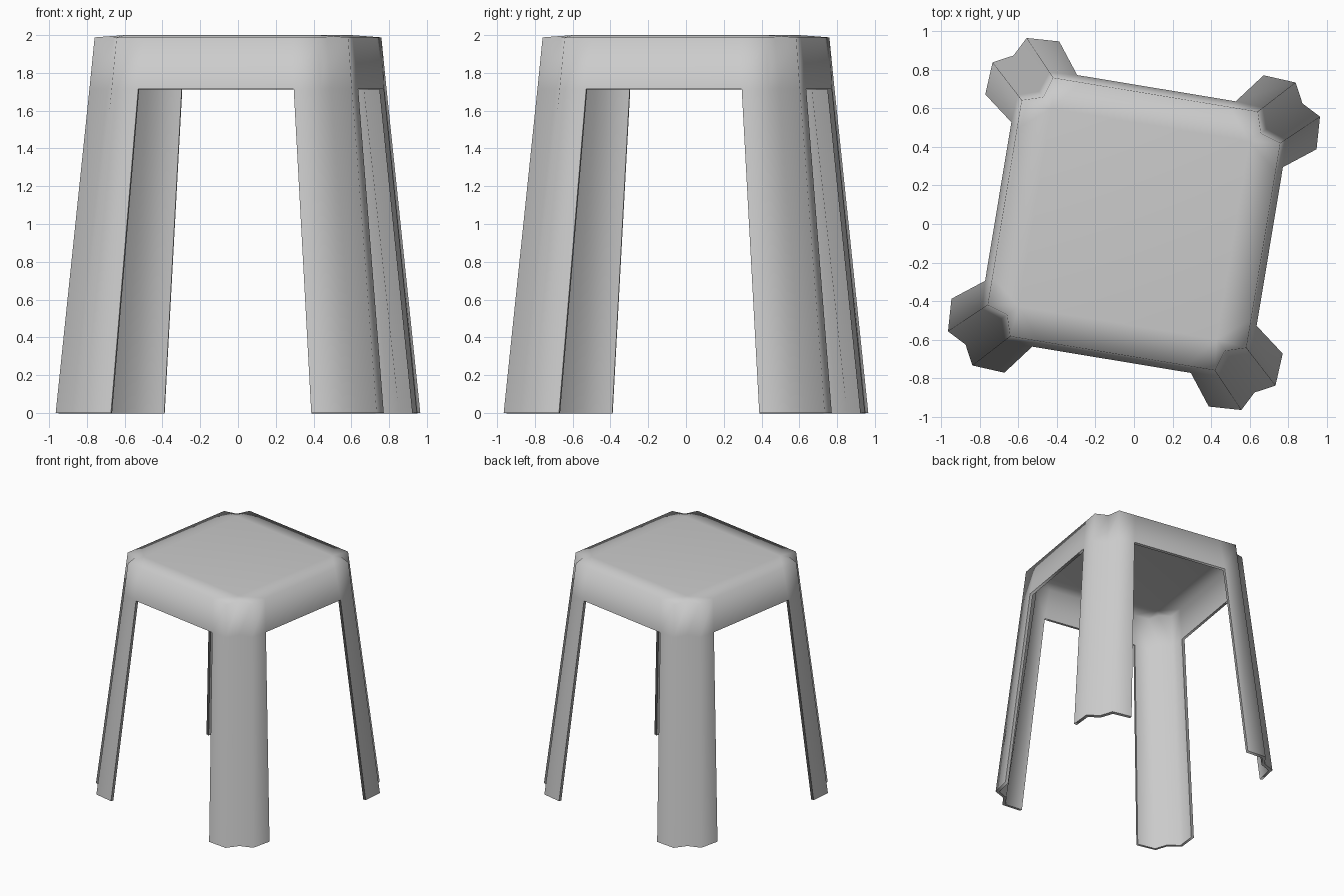
import bpy, bmesh
from math import radians, cos, sin

if "Cube" in bpy.data.objects:
    bpy.data.objects.remove(bpy.data.objects["Cube"])

# Corner cross-section (radius, sideways offset): edge, ridge, groove, ridge, edge
TOP = [(0.757, -0.205), (0.862, -0.10), (0.81, 0), (0.862, 0.10), (0.757, 0.205)]
APRON = [(0.80, -0.21), (0.895, -0.101), (0.846, 0), (0.895, 0.101), (0.80, 0.21)]
FOOT = [(0.996, -0.236), (1.109, -0.109), (1.075, 0), (1.109, 0.109), (0.996, 0.236)]
TURN = radians(-54.4)   # direction of the first corner

bm = bmesh.new()


def ring_point(k, r, t, z):
    a = TURN + k * radians(90)
    return bm.verts.new((r * cos(a) - t * sin(a), r * sin(a) + t * cos(a), z))


def row(k, profile, z):
    return [ring_point(k, r, t, z) for r, t in profile]


tops = [row(k, TOP, 1.988) for k in range(4)]
aprons = [row(k, APRON, 1.715) for k in range(4)]
feet = [row(k, FOOT, 0.0) for k in range(4)]
inner = [ring_point(k, 0.736, 0, 2.0) for k in range(4)]

# Flat middle of the seat
seat_face = bm.faces.new(inner)
for k in range(4):
    n = (k + 1) % 4
    # Folded leg and the corner of the seat above it
    for i in range(4):
        bm.faces.new((feet[k][i], feet[k][i + 1], aprons[k][i + 1], aprons[k][i]))
        bm.faces.new((aprons[k][i], aprons[k][i + 1], tops[k][i + 1], tops[k][i]))
        bm.faces.new((tops[k][i], tops[k][i + 1], inner[k]))
    # Apron and seat border between two corners
    bm.faces.new((aprons[k][4], aprons[n][0], tops[n][0], tops[k][4]))
    bm.faces.new((tops[k][4], tops[n][0], inner[n], inner[k]))

mesh = bpy.data.meshes.new("stool")
bm.to_mesh(mesh)
bm.free()
stool = bpy.data.objects.new("moulded_stool", mesh)
bpy.context.collection.objects.link(stool)

# Thin sheet thickness, grown inward
bpy.context.view_layer.objects.active = stool
stool.select_set(True)
shell = stool.modifiers.new("thickness", "SOLIDIFY")
shell.thickness = 0.025
shell.offset = -1
shell.use_even_offset = True
bpy.ops.object.modifier_apply(modifier=shell.name)

# Soft shading everywhere except the cut rims
bpy.ops.object.shade_smooth_by_angle(angle=radians(87))
